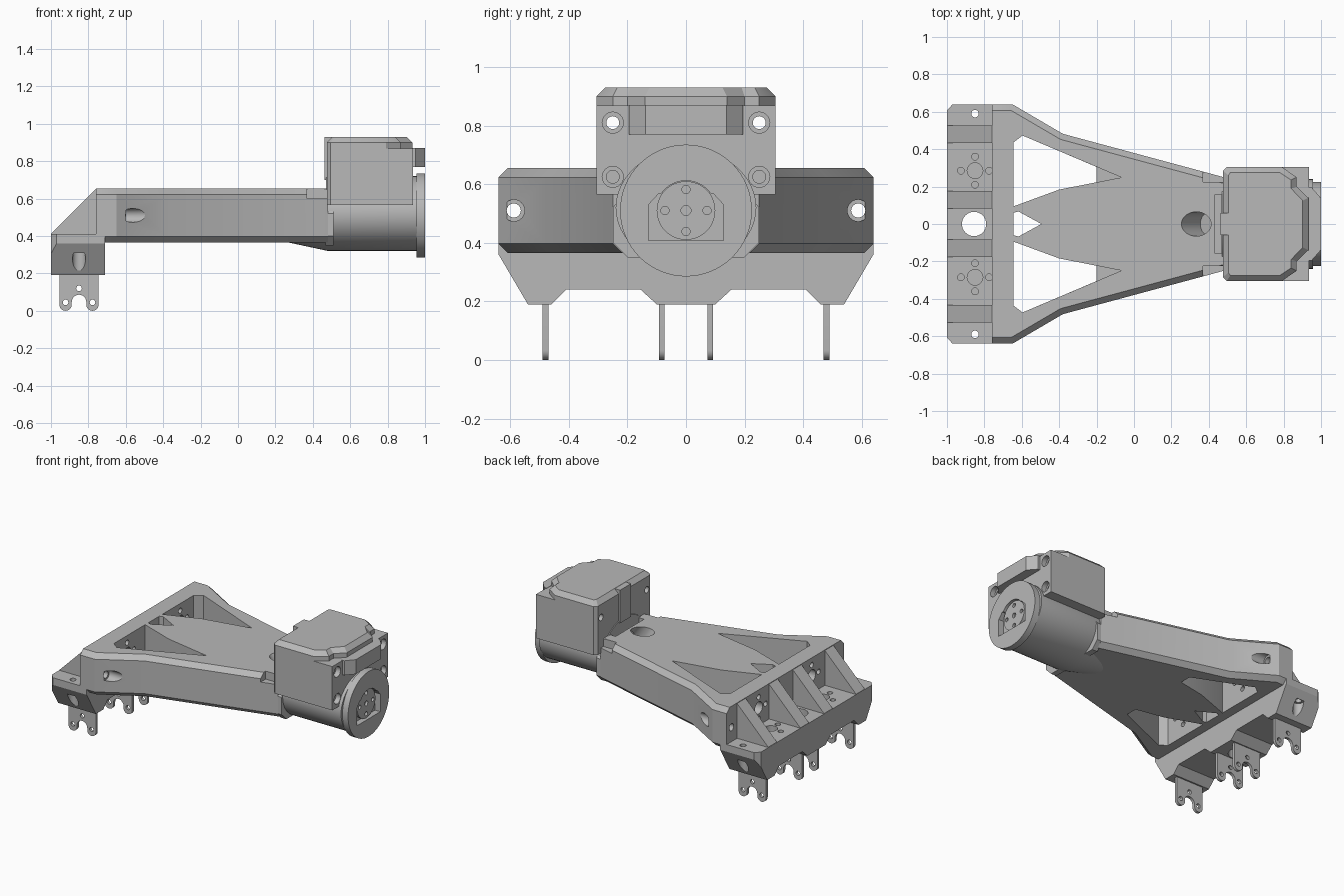
import bpy, bmesh, math

cube = bpy.data.objects.get("Cube")
if cube:
    bpy.data.objects.remove(cube, do_unlink=True)

grey = bpy.data.materials.new("plain grey")
grey.use_nodes = True
COLOUR = (0.48, 0.48, 0.48, 1)
grey.diffuse_color = COLOUR
grey.node_tree.nodes["Principled BSDF"].inputs["Base Color"].default_value = COLOUR


def arc(cx, cy, r, start, end, n=12):
    angles = [math.radians(start + (end - start) * i / n) for i in range(n + 1)]
    return [(cx + r * math.cos(a), cy + r * math.sin(a)) for a in angles]


def circle(cx, cy, rx, ry=None, n=32):
    ry = ry or rx
    return [(cx + rx * math.cos(math.tau * i / n), cy + ry * math.sin(math.tau * i / n)) for i in range(n)]


def rect(x0, x1, y0, y1):
    return [(x0, y0), (x1, y0), (x1, y1), (x0, y1)]


def mirror(half):
    """Close a half outline by reflecting its second coordinate."""
    return half + [(a, -b) for a, b in reversed(half) if abs(b) > 1e-6]


def loft(name, axis, sections, bevel=None):
    """Join matching outlines placed at successive positions along an axis."""
    place = {"x": lambda p, h: (h, p[0], p[1]),
             "y": lambda p, h: (p[0], h, p[1]),
             "z": lambda p, h: (p[0], p[1], h)}[axis]
    bm = bmesh.new()
    rings = [[bm.verts.new(place(p, h)) for p in pts] for h, pts in sections]
    bm.faces.new(rings[0])
    bm.faces.new(rings[-1])
    n = len(rings[0])
    for a, b in zip(rings, rings[1:]):
        for i in range(n):
            j = (i + 1) % n
            bm.faces.new((a[i], a[j], b[j], b[i]))
    bmesh.ops.recalc_face_normals(bm, faces=bm.faces)
    if bevel:
        edges = [e for e in bm.edges
                 if abs(e.verts[0].co.z - e.verts[1].co.z) < 1e-5
                 and abs(e.verts[0].co.y + e.verts[1].co.y) > 0.4]
        bmesh.ops.bevel(bm, geom=edges, offset=bevel, segments=1, affect="EDGES")
    mesh = bpy.data.meshes.new(name)
    bm.to_mesh(mesh)
    bm.free()
    mesh.materials.append(grey)
    obj = bpy.data.objects.new(name, mesh)
    bpy.context.collection.objects.link(obj)
    return obj


def prism(name, axis, pts, lo, hi, bevel=None):
    return loft(name, axis, [(lo, pts), (hi, pts)], bevel)


def cut(obj, axis, pts, lo, hi, tilt=None):
    """Subtract a prism from an object and bake the result."""
    cutter = prism("cutter", axis, pts, lo, hi)
    cutter.hide_render = True
    if tilt:
        cutter.location, cutter.rotation_euler = tilt
    mod = obj.modifiers.new("cut", "BOOLEAN")
    mod.operation, mod.solver, mod.object = "DIFFERENCE", "EXACT", cutter
    bpy.context.view_layer.update()
    graph = bpy.context.evaluated_depsgraph_get()
    mesh = bpy.data.meshes.new_from_object(obj.evaluated_get(graph))
    obj.modifiers.clear()
    obj.data = mesh
    bpy.data.objects.remove(cutter, do_unlink=True)


def horn_holes(obj, axis, cx, cy, lo, hi, r=0.042, ring=0.075, small=0.018):
    spots = [(0, 0, r), (ring, 0, small), (-ring, 0, small), (0, ring, small), (0, -ring, small)]
    for dx, dy, size in spots:
        cut(obj, axis, circle(cx + dx, cy + dy, size, n=20), lo, hi)


# Tapering arm with its upright rear wall
arm = prism("arm", "z", mirror([(-0.76, 0.64), (-0.65, 0.64), (-0.38, 0.482), (0.37, 0.28), (0.48, 0.25)]),
            0.365, 0.655, bevel=0.032)
for s in (1, -1):
    window = [(-0.645, 0.436), (-0.596, 0.473), (-0.067, 0.249), (-0.4, 0.184), (-0.645, 0.094)]
    short = window[:2] + [(-0.2, 0.305), (-0.2, 0.223)] + window[3:]
    cut(arm, "z", [(x, s * y) for x, y in window], 0.5, 0.8)
    cut(arm, "z", [(x, s * y) for x, y in short], 0.2, 0.7)
    # Screw pocket in the shoulder, and cut-outs beside the motor box
    cut(arm, "x", circle(s * 0.588, 0.51, 0.037), -0.6, -0.2)
    cut(arm, "x", circle(s * 0.588, 0.51, 0.024), -0.9, -0.5)
    cut(arm, "z", rect(0.37, 0.6, *sorted((s * 0.225, s * 0.4))), 0.6, 0.8)
    horn_holes(arm, "x", s * 0.29, 0.53, -0.9, -0.6)
cut(arm, "z", mirror([(-0.645, 0.06), (-0.618, 0.067), (-0.495, 0)]), 0.2, 0.8)
cut(arm, "z", rect(0.43, 0.6, -0.155, 0.155), 0.5, 0.8)
cut(arm, "z", circle(0, 0, 0.065), -0.1, 0.3, tilt=((0.35, 0, 0.63), (0, math.radians(-35), 0)))

# Rear base bar: stepped underside, slanted ends, clipped rear corners
under = [(0.64, 0.41), (0.64, 0.36), (0.54, 0.19), (0.46, 0.19), (0.41, 0.24), (0.155, 0.24), (0.1, 0.19)]
base = prism("rear_base", "x", under + [(-y, z) for y, z in reversed(under)], -1, -0.71)
cut(base, "z", circle(-0.855, 0, 0.065), 0, 0.6)
for s in (1, -1):
    cut(base, "z", [(-1.1, s * 0.5), (-0.97, s * 0.64), (-0.97, s * 0.8), (-1.1, s * 0.8)], 0, 0.6)
    cut(base, "z", circle(-0.85, s * 0.59, 0.02), 0, 0.6)
    cut(base, "z", circle(-0.85, s * 0.59, 0.035), 0, 0.31)
    horn_holes(base, "z", -0.85, s * 0.285, 0.36, 0.6)

# Sloping ribs between base and wall
for side, s in (("left", 1), ("right", -1)):
    for place, y in (("outer", 0.48), ("inner", 0.13)):
        prism(f"{side}_{place}_rib", "y", [(-0.999, 0.4), (-0.999, 0.412), (-0.757, 0.654), (-0.74, 0.654), (-0.74, 0.4)],
              s * y - 0.047, s * y + 0.047)

# Thin forked hinge tabs below the base
fork = ([(-0.955, 0.22)] + arc(-0.922, 0.036, 0.033, 180, 360) + arc(-0.85, 0.05, 0.039, 180, 0)
        + arc(-0.778, 0.036, 0.033, 180, 360) + [(-0.745, 0.22)])
fork = [(x, max(z - 0.003, 0)) for x, z in fork]
for side, s in (("left", 1), ("right", -1)):
    for place, y in (("outer", 0.48), ("inner", 0.083)):
        tab = prism(f"{side}_{place}_tab", "y", fork, s * y - 0.01, s * y + 0.01)
        for x, z in ((-0.85, 0.12), (-0.922, 0.045), (-0.778, 0.045)):
            cut(tab, "y", circle(x, z, 0.015, n=16), -1, 1)

# Motor barrel with a fairing running into the arm
barrel = loft("motor_barrel", "x", [(0.27, circle(0, 0.52, 0.19, 0.155, 48)),
                                    (0.48, circle(0, 0.52, 0.24, 0.2, 48)),
                                    (0.957, circle(0, 0.52, 0.24, 0.2, 48))])
cut(barrel, "z", rect(0, 0.47, -0.5, 0.5), 0.5, 0.9)
collar = [(0.2, 0.35), (0.25, 0.4), (0.25, 0.52), (0.215, 0.565)]
prism("barrel_collar", "x", collar + [(-y, z) for y, z in reversed(collar)], 0.468, 0.51)

# Front flange with a pocket and a round output horn
flange = prism("front_flange", "x", circle(0, 0.51, 0.225, n=64), 0.955, 1)
pocket = [(-0.128, 0.408), (0.128, 0.408), (0.128, 0.53), (0.093, 0.568), (-0.093, 0.568), (-0.128, 0.53)]
cut(flange, "x", pocket, 0.96, 1.1)
cut(flange, "x", circle(0, 0.51, 0.102, n=48), 0.96, 1.1)
horn = prism("output_horn", "x", circle(0, 0.51, 0.1, n=48), 0.95, 0.982)
horn_holes(horn, "x", 0, 0.51, 0.965, 1.1, r=0.017, ring=0.072, small=0.014)

# Motor box with screw holes at its four corners
box = prism("motor_box", "z", mirror([(0.475, 0.285), (0.495, 0.305), (0.935, 0.305)]), 0.565, 0.868)
for s in (1, -1):
    for z, back in ((0.81, 0), (0.625, 0.88)):
        cut(box, "x", circle(s * 0.25, z, 0.036, n=24), 0.9, 1.1)
        cut(box, "x", circle(s * 0.25, z, 0.022, n=24), back, 1.1)

# Lid with clipped front corners and a chamfered rim
lid = [(0.475, 0.285), (0.495, 0.305), (0.79, 0.305), (0.87, 0.25), (0.87, 0.2), (0.932, 0.14)]
rim = [(0.505, 0.26), (0.515, 0.275), (0.78, 0.275), (0.84, 0.235), (0.84, 0.19), (0.902, 0.125)]
loft("box_lid", "z", [(0.866, mirror(lid)), (0.9, mirror(lid)), (0.93, mirror(rim))])

# Front lug above the flange, and the clip at the back of the box
prism("front_lug", "z", mirror([(0.93, 0.195), (0.95, 0.195), (1, 0.138)]), 0.77, 0.87)
prism("rear_clip", "z", rect(0.463, 0.54, -0.06, 0.06), 0.7, 0.929)

# Smooth only the rounded surfaces
for obj in bpy.context.scene.objects:
    obj.select_set(obj.type == "MESH")
bpy.context.view_layer.objects.active = arm
bpy.ops.object.shade_smooth_by_angle(angle=math.radians(25))
